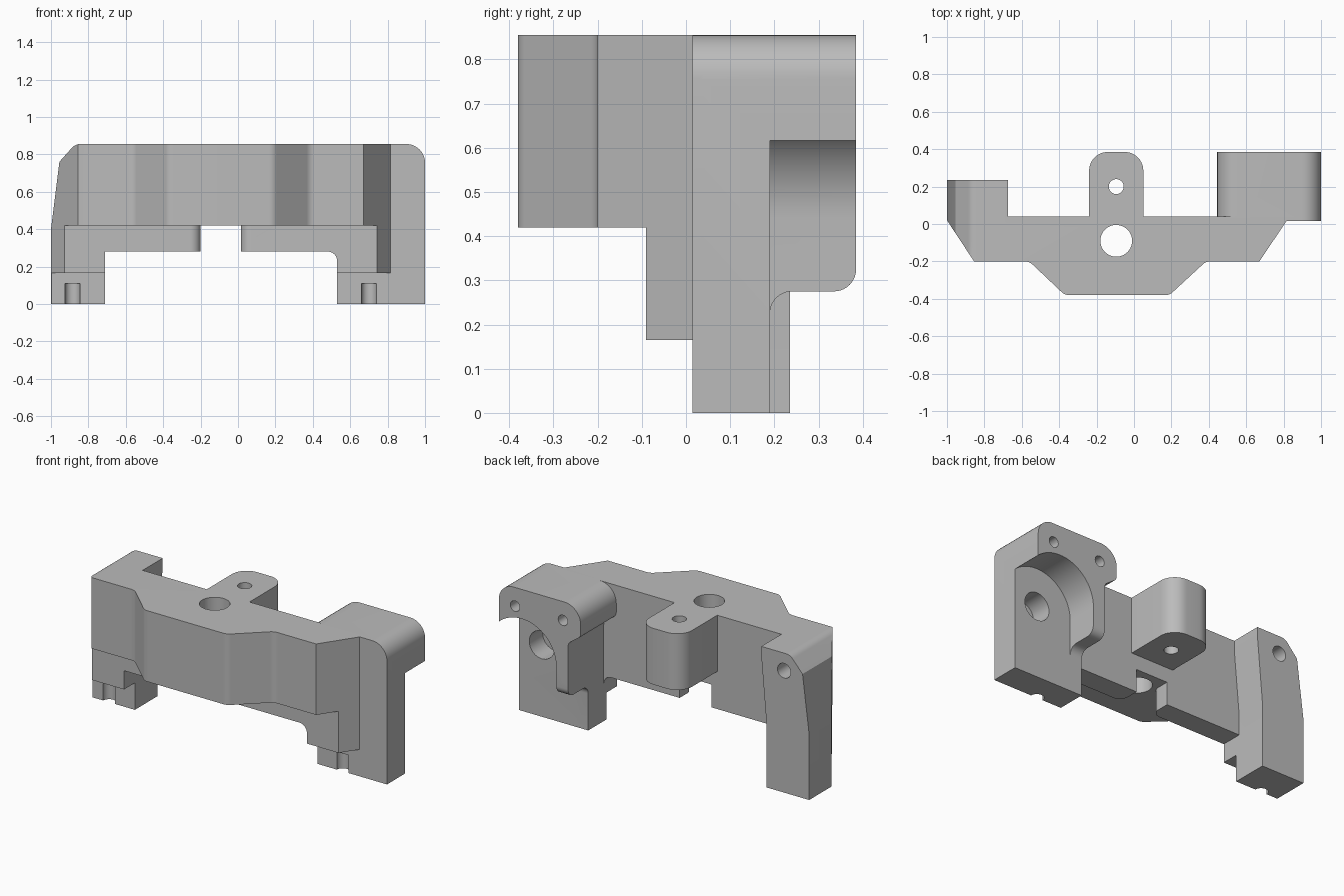
import bpy, bmesh, math
from mathutils import Vector

if "Cube" in bpy.data.objects:
    bpy.data.objects.remove(bpy.data.objects["Cube"], do_unlink=True)

grey = bpy.data.materials.new("plain_grey")
grey.use_nodes = True
grey.diffuse_color = (0.5, 0.5, 0.5, 1)
grey.node_tree.nodes["Principled BSDF"].inputs["Base Color"].default_value = (0.5, 0.5, 0.5, 1)


def rounded(points, steps=10):
    """Outline from (a, b) or (a, b, radius) corners, with arcs at the radii."""
    out = []
    for i, p in enumerate(points):
        c = Vector(p[:2])
        if len(p) < 3:
            out.append(c)
            continue
        u = (Vector(points[i - 1][:2]) - c).normalized()
        v = (Vector(points[(i + 1) % len(points)][:2]) - c).normalized()
        half = u.angle(v) / 2
        centre = c + (u + v).normalized() * p[2] / math.sin(half)
        start = c + u * p[2] / math.tan(half) - centre
        end = c + v * p[2] / math.tan(half) - centre
        sweep = math.pi - 2 * half
        for k in range(steps + 1):
            t = k / steps
            out.append(centre + (start * math.sin((1 - t) * sweep)
                                 + end * math.sin(t * sweep)) / math.sin(sweep))
    return out


def prism(name, outline, axis, low, high):
    """Extrude an outline along x, y or z."""
    place = {"x": lambda a, b, c: (c, a, b),
             "y": lambda a, b, c: (a, c, b),
             "z": lambda a, b, c: (a, b, c)}[axis]
    bm = bmesh.new()
    face = bm.faces.new([bm.verts.new(place(a, b, low)) for a, b in outline])
    new = bmesh.ops.extrude_face_region(bm, geom=[face])["geom"]
    shift = Vector(place(0, 0, high - low))
    bmesh.ops.translate(bm, vec=shift, verts=[g for g in new if isinstance(g, bmesh.types.BMVert)])
    bmesh.ops.recalc_face_normals(bm, faces=bm.faces)
    mesh = bpy.data.meshes.new(name)
    bm.to_mesh(mesh)
    bm.free()
    mesh.materials.append(grey)
    ob = bpy.data.objects.new(name, mesh)
    bpy.context.collection.objects.link(ob)
    return ob


def arc(a, b, r, first=0, last=360, n=40):
    return [(a + r * math.cos(math.radians(first + (last - first) * k / n)),
             b + r * math.sin(math.radians(first + (last - first) * k / n)))
            for k in range(n + (last - first < 360))]


def combine(target, other, operation):
    mod = target.modifiers.new("combine", "BOOLEAN")
    mod.operation = operation
    mod.solver = "EXACT"
    mod.object = other
    bpy.context.view_layer.objects.active = target
    bpy.ops.object.modifier_apply(modifier=mod.name)
    bpy.data.objects.remove(other, do_unlink=True)


def drill(target, a, b, r, axis, low, high):
    combine(target, prism("drill", arc(a, b, r), axis, low, high), "DIFFERENCE")


def box_cut(target, a0, a1, b0, b1, axis, low, high):
    outline = [(a0, b0), (a1, b0), (a1, b1), (a0, b1)]
    combine(target, prism("cutter", outline, axis, low, high), "DIFFERENCE")


# Main bracket: plan outline trimmed by the front silhouette
bracket = prism("bracket", rounded([
    (-1, 0.04), (-1, 0.02), (-0.855, -0.2), (-0.56, -0.2, 0.06), (-0.37, -0.38, 0.06),
    (0.19, -0.38, 0.06), (0.385, -0.2, 0.06), (0.67, -0.2), (0.815, 0.015),
    (1, 0.015), (1, 0.04)]), "z", -0.1, 1)
silhouette = prism("silhouette", rounded([
    (-1, 0), (-0.71, 0), (-0.71, 0.28), (0.53, 0.28, 0.05), (0.53, 0), (1, 0),
    (1, 0.855, 0.1), (-0.87, 0.855, 0.06), (-0.955, 0.76), (-1, 0.4)]), "y", -1, 1)
combine(bracket, silhouette, "INTERSECT")

# Stepped underside at the front
box_cut(bracket, -1, -0.09, -0.2, 0.42, "x", -1.2, 1.2)
box_cut(bracket, -1, 0.015, -0.2, 0.165, "x", -1.2, 1.2)

# Middle slot with rounded front corners
slot = prism("slot", rounded([
    (-0.4, -0.2), (0.2, -0.2), (0.2, -0.09), (0.015, -0.09, 0.055), (0.015, 0.2),
    (-0.2, 0.2), (-0.2, -0.09, 0.055), (-0.4, -0.09)]), "z", 0.1, 0.42)
combine(bracket, slot, "DIFFERENCE")

# Left leg with its flange, cut back around the bore
leg = prism("left_leg", rounded([
    (0.53, 0), (1, 0), (1, 0.855, 0.1), (0.445, 0.855, 0.11),
    (0.445, 0.67, 0.04), (0.53, 0.61, 0.04)]), "y", 0.03, 0.385)
recess = [(0.61, -0.1)] + arc(0.845, 0.44, 0.235, 180, 0, 32) + [(1.2, 0.44), (1.2, -0.1)]
combine(leg, prism("recess", recess, "y", 0.19, 0.6), "DIFFERENCE")
under = rounded([(0.19, -0.1), (0.19, 0.275, 0.05), (0.385, 0.275, 0.05),
                 (0.385, 0.5), (0.6, 0.5), (0.6, -0.1)])
combine(leg, prism("under_flange", under, "x", 0.4, 1.2), "DIFFERENCE")
combine(bracket, leg, "UNION")

# Right leg, tapered on both sides
leg = prism("right_leg", rounded([
    (-1, 0), (-0.71, 0), (-0.71, 0.4), (-0.675, 0.8), (-0.675, 0.855),
    (-0.87, 0.855, 0.06), (-0.955, 0.76), (-1, 0.4)]), "y", 0.03, 0.235)
combine(bracket, leg, "UNION")

# Rear tab
tab = prism("rear_tab", rounded([
    (-0.24, 0), (0.05, 0), (0.05, 0.385, 0.1), (-0.24, 0.385, 0.1)]), "z", 0.51, 0.855)
combine(bracket, tab, "UNION")

# Vertical holes and foot grooves
drill(bracket, -0.095, -0.09, 0.085, "z", 0.3, 1)
drill(bracket, -0.095, 0.2, 0.04, "z", 0.3, 1)
for x in (-0.885, 0.7):
    drill(bracket, x, 0.015, 0.04, "z", -0.1, 0.11)

# Holes entering from the back: bore, flange screws, right leg screw
drill(bracket, 0.845, 0.44, 0.085, "y", 0.06, 0.3)
for x in (0.565, 0.89):
    drill(bracket, x, 0.74, 0.032, "y", 0.15, 0.5)
drill(bracket, -0.83, 0.747, 0.045, "y", 0.06, 0.4)

# Smooth the curved faces, keep the edges sharp
bpy.ops.object.select_all(action="DESELECT")
bracket.select_set(True)
bpy.context.view_layer.objects.active = bracket
bpy.ops.object.shade_smooth_by_angle(angle=math.radians(20))
